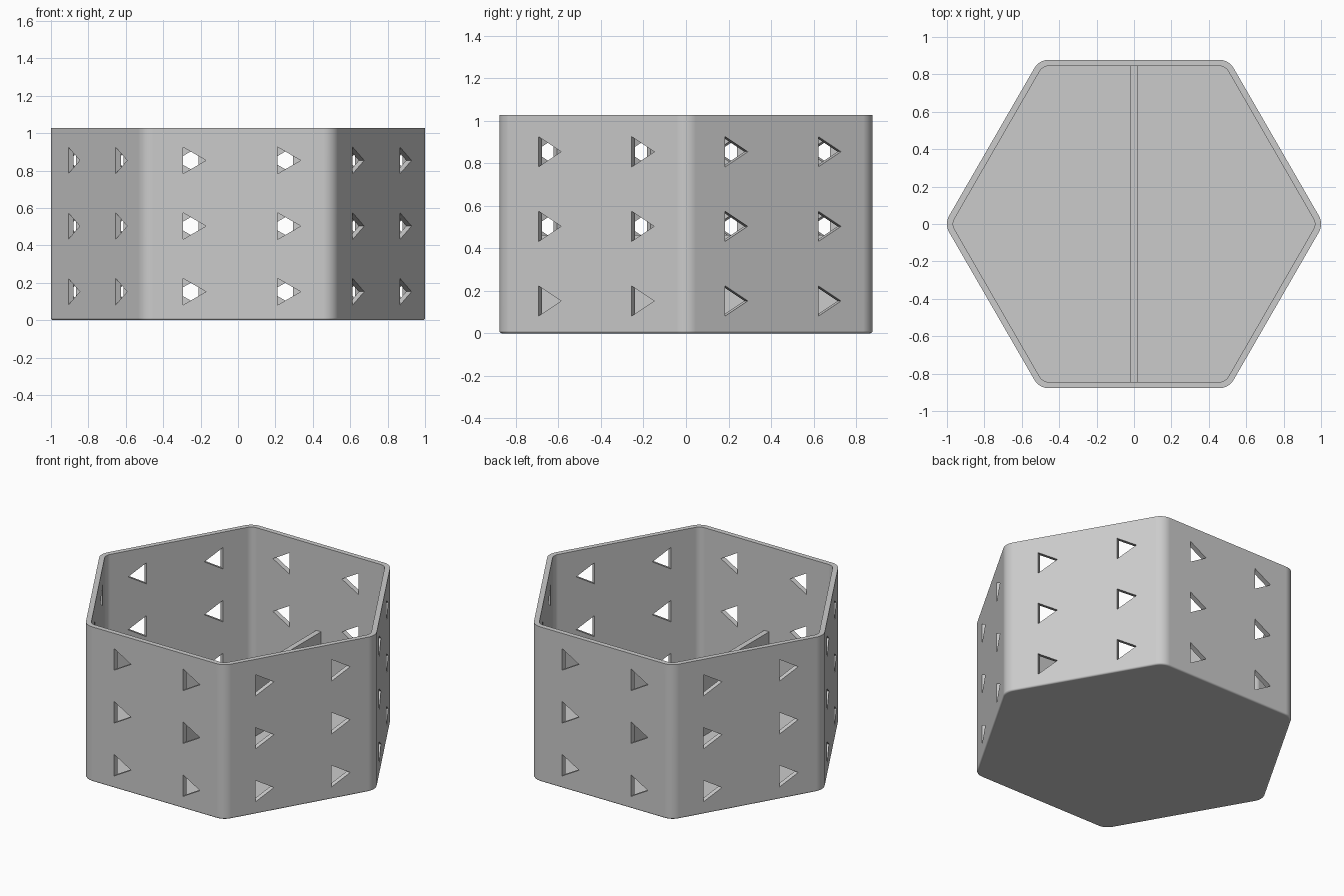
import bpy, bmesh, math
from mathutils import Matrix, Vector

if "Cube" in bpy.data.objects:
    bpy.data.objects.remove(bpy.data.objects["Cube"], do_unlink=True)

HEIGHT, WALL, APOTHEM, CORNER = 1.027, 0.033, 0.878, 0.089
BOTTOM_ROUND = 0.012
ARC_STEPS = 8

grey = bpy.data.materials.new("grey plastic")
colour = (0.6, 0.6, 0.6, 1)
grey.diffuse_color = colour
grey.use_nodes = True
grey.node_tree.nodes["Principled BSDF"].inputs["Base Color"].default_value = colour


def make_object(name, bm):
    bmesh.ops.recalc_face_normals(bm, faces=bm.faces)
    mesh = bpy.data.meshes.new(name)
    bm.to_mesh(mesh)
    bm.free()
    mesh.materials.append(grey)
    obj = bpy.data.objects.new(name, mesh)
    bpy.context.collection.objects.link(obj)
    return obj


def hexagon_ring(bm, inset, z):
    """Rounded hexagon, offset inwards from the outer wall."""
    radius = CORNER - inset
    centre = (APOTHEM - CORNER) / math.cos(math.pi / 6)
    ring = []
    for corner in range(6):
        middle = math.radians(60 * corner)
        c = Vector((math.cos(middle), math.sin(middle), 0)) * centre
        for step in range(ARC_STEPS + 1):
            a = middle + math.radians(60 * step / ARC_STEPS - 30)
            ring.append(bm.verts.new(
                (c.x + radius * math.cos(a), c.y + radius * math.sin(a), z)))
    return ring


# Hollow hexagonal tub: floor, rounded foot, outer wall, rim, inner wall
profile = []
for i in range(5):
    a = math.radians(90 * i / 4)
    profile.append((BOTTOM_ROUND * (1 - math.sin(a)),
                    BOTTOM_ROUND * (1 - math.cos(a))))
profile += [(0, HEIGHT), (WALL, HEIGHT), (WALL, WALL)]
bm = bmesh.new()
rings = [hexagon_ring(bm, inset, z) for inset, z in profile]
for low, high in zip(rings, rings[1:]):
    for i in range(len(low)):
        j = (i + 1) % len(low)
        bm.faces.new((low[i], low[j], high[j], high[i]))
bm.faces.new(rings[0])
bm.faces.new(rings[-1])
tub = make_object("hexagonal_tub", bm)

# Triangular prisms that pierce every wall, two columns by three rows
bm = bmesh.new()
for side in range(6):
    turn = Matrix.Rotation(math.radians(60 * side), 4, 'Z')
    for x in (-0.253, 0.253):
        for z in (0.152, 0.503, 0.854):
            ends = []
            for y in (-APOTHEM - 0.05, -APOTHEM + WALL + 0.05):
                ends.append([bm.verts.new(turn @ Vector((
                    x + 0.082 * math.cos(a), y, z + 0.082 * math.sin(a))))
                    for a in (0, math.tau / 3, 2 * math.tau / 3)])
            near, far = ends
            bm.faces.new(near)
            bm.faces.new(far[::-1])
            for i in range(3):
                j = (i + 1) % 3
                bm.faces.new((near[i], far[i], far[j], near[j]))
cutter = make_object("hole_cutter", bm)
cutter.hide_render = True

cut = tub.modifiers.new("triangular holes", 'BOOLEAN')
cut.operation = 'DIFFERENCE'
cut.solver = 'EXACT'
cut.object = cutter
bpy.ops.object.select_all(action='DESELECT')
bpy.context.view_layer.objects.active = tub
tub.select_set(True)
bpy.ops.object.modifier_apply(modifier=cut.name)
bpy.data.objects.remove(cutter, do_unlink=True)
bpy.ops.object.shade_smooth_by_angle(angle=math.radians(32))
weighted = tub.modifiers.new("clean normals", 'WEIGHTED_NORMAL')
weighted.keep_sharp = True

# Low divider across the middle, standing on the floor
bm = bmesh.new()
bmesh.ops.create_cube(bm, size=1)
low, high = WALL - 0.005, 0.463
length = 2 * (APOTHEM - WALL) + 0.01
bmesh.ops.scale(bm, vec=(0.036, length, high - low), verts=bm.verts)
bmesh.ops.translate(bm, vec=(0, 0, (low + high) / 2), verts=bm.verts)
make_object("divider", bm)
